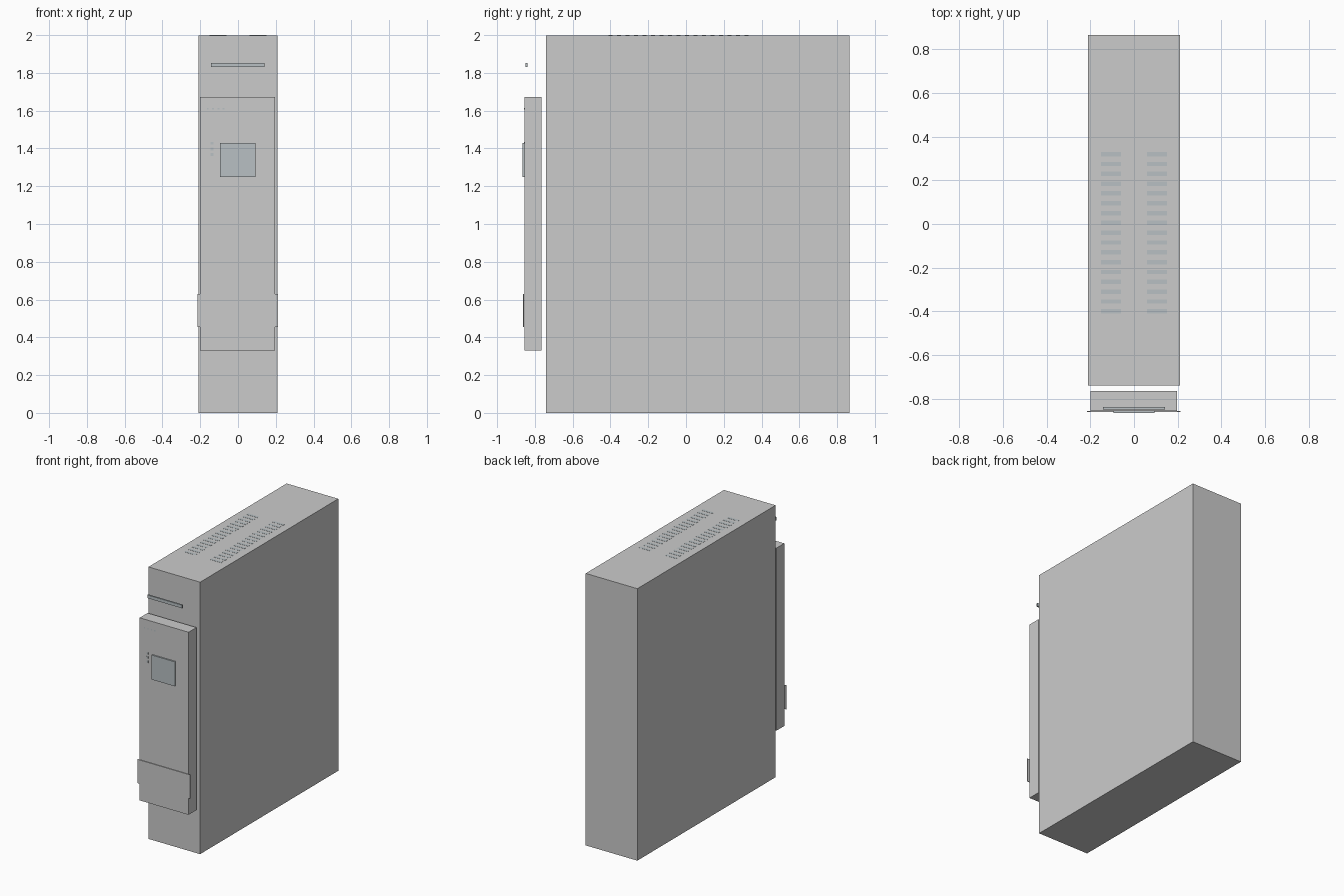
import bpy

if "Cube" in bpy.data.objects:
    bpy.data.objects.remove(bpy.data.objects["Cube"])


def box(name, x, y, z, mat=None):
    """Axis-aligned box from (min, max) ranges."""
    bpy.ops.mesh.primitive_cube_add(size=1)
    o = bpy.context.object
    o.name = name
    lo_hi = (x, y, z)
    o.location = [(a + b) / 2 for a, b in lo_hi]
    o.scale = [b - a for a, b in lo_hi]
    bpy.ops.object.transform_apply(location=True, scale=True)
    if mat:
        o.data.materials.append(mat)
    return o


def repeat(o, count, step):
    m = o.modifiers.new("repeat", 'ARRAY')
    m.count = count
    m.use_relative_offset = False
    m.use_constant_offset = True
    m.constant_offset_displace = step


glass = bpy.data.materials.new("pale_glass")
glass.diffuse_color = (0.48, 0.53, 0.55, 1)
glass.use_nodes = True
glass.node_tree.nodes["Principled BSDF"].inputs["Base Color"].default_value = glass.diffuse_color

# Cabinet body
box("cabinet_body", (-0.21, 0.21), (-0.74, 0.865), (0, 1.999))

# Front control panel, standing clear of the body
box("front_panel", (-0.20, 0.197), (-0.856, -0.764), (0.33, 1.672))

# Display screen
box("display_screen", (-0.095, 0.093), (-0.866, -0.855), (1.25, 1.43), glass)

# Slim light bar above the panel
box("light_bar", (-0.142, 0.141), (-0.85, -0.838), (1.83, 1.853), glass)

# Plain plate low on the panel
box("plain_plate", (-0.215, 0.213), (-0.862, -0.857), (0.455, 0.63))

# Two rows of vent slats, flush in the top
for side, cx in (("left", -0.105), ("right", 0.105)):
    slat = box("vent_slats_" + side, (cx - 0.045, cx + 0.045),
               (-0.41, -0.39), (1.99, 2.0), glass)
    repeat(slat, 17, (0, 0.045, 0))

# Small indicators: a row at the panel top, a column beside the screen
row = box("indicator_row", (-0.165, -0.155), (-0.857, -0.855), (1.605, 1.615), glass)
repeat(row, 4, (0.028, 0, 0))
column = box("indicator_column", (-0.145, -0.130), (-0.857, -0.855), (1.36, 1.375), glass)
repeat(column, 3, (0, 0, 0.03))
